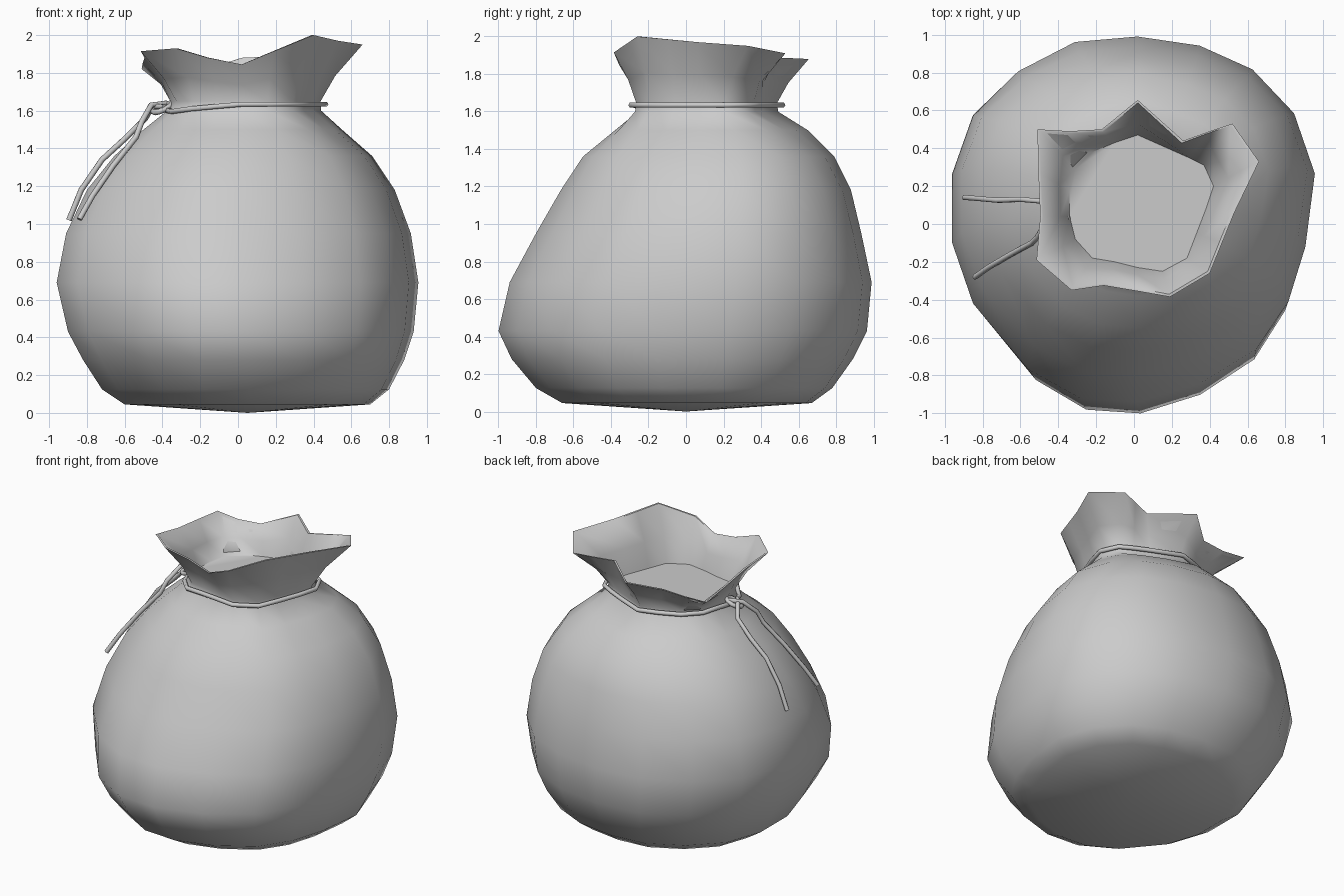
import bpy, bmesh, math
from mathutils import Vector

if "Cube" in bpy.data.objects:
    bpy.data.objects.remove(bpy.data.objects["Cube"])

# Plan outlines, clockwise from the back: widest body, inner neck, mouth rim (x, y, z)
BODY = [(.02, 1), (.35, .95), (.63, .82), (.85, .58), (.96, .25), (.91, -.15),
        (.82, -.45), (.65, -.71), (.35, -.9), (.02, -1), (-.28, -.98), (-.56, -.82),
        (-.85, -.46), (-.96, -.13), (-.96, .25), (-.85, .57), (-.61, .81), (-.31, .97)]
NECK = [(.02, .47), (.2, .39), (.29, .35), (.37, .31), (.42, .2), (.38, .08),
        (.33, -.05), (.28, -.18), (.15, -.25), (.02, -.23), (-.1, -.2), (-.22, -.18),
        (-.31, -.08), (-.34, .04), (-.34, .18), (-.31, .29), (-.22, .38), (-.1, .43)]
RIM_Z = [1.88, 1.89, 1.9, 1.91, 1.95, 1.97, 1.985, 2.0, 1.915, 1.845, 1.88, 1.93,
         1.915, 1.88, 1.85, 1.82, 1.81, 1.82]
RIM_XY = [(.02, .655), (.26, .44), (.4, .49), (.52, .53), (.66, .33), (.53, .06),
          (.465, -.1), (.4, -.26), (.19, -.385), (.02, -.355), (-.16, -.325),
          (-.33, -.35), (-.515, -.19), (-.495, .04), (-.505, .27), (-.51, .5),
          (-.34, .49), (-.17, .5)]
# Levels: z, x min, x max, y min, y max, blend from body outline to neck outline
LEVELS = [(.045, -.6, .7, -.66, .67, 0), (.125, -.72, .8, -.8, .78, 0),
          (.28, -.82, .88, -.93, .89, 0), (.43, -.9, .93, -1, .965, 0),
          (.69, -.96, .955, -.94, .99, 0), (.95, -.91, .915, -.8, .935, 0),
          (1.18, -.8, .83, -.67, .88, .05), (1.36, -.655, .71, -.555, .79, .15),
          (1.5, -.5, .55, -.39, .65, .4), (1.6, -.375, .44, -.275, .49, .9)]
CENTRE = Vector((.03, .1))


def unit(outline):
    xs, ys = zip(*outline)
    return [((x - min(xs)) / (max(xs) - min(xs)), (y - min(ys)) / (max(ys) - min(ys)))
            for x, y in outline]


def grow(p, d):
    v = Vector(p[:2])
    return v + (v - CENTRE).normalized() * d


# Rings of the sack from the base up over the rim and down to the inner neck
rings = []
for z, x0, x1, y0, y1, w in LEVELS:
    ring = []
    for a, b in zip(unit(BODY), unit(NECK)):
        u, v = a[0] + (b[0] - a[0]) * w, a[1] + (b[1] - a[1]) * w
        ring.append((x0 + (x1 - x0) * u, y0 + (y1 - y0) * v, z))
    rings.append(ring)
RIM = [(x, y, z) for (x, y), z in zip(RIM_XY, RIM_Z)]


def mouth_ring(t_xy, t_z, offset):
    ring = []
    for n, r in zip(NECK, RIM):
        outer = grow(n, .018)
        p = grow(outer.lerp(Vector(r[:2]), t_xy), offset)
        ring.append((p.x, p.y, 1.65 + (r[2] - 1.65) * t_z))
    return ring


rings += [mouth_ring(0, 0, 0), mouth_ring(.35, .45, 0), mouth_ring(1, 1, 0),
          mouth_ring(1, 1, -.015), mouth_ring(.35, .45, -.018)]
rings.append([(x, y, 1.63) for x, y in NECK])

bm = bmesh.new()
loops = [[bm.verts.new(p) for p in r] for r in rings]
n = len(BODY)
for lo, hi in zip(loops, loops[1:]):
    for i in range(n):
        j = (i + 1) % n
        bm.faces.new((lo[i], lo[j], hi[j], hi[i]))
base = bm.verts.new((.05, 0, 0))
for i in range(n):
    bm.faces.new((base, loops[0][i], loops[0][(i + 1) % n]))
bm.faces.new(loops[-1])
bmesh.ops.recalc_face_normals(bm, faces=bm.faces)
mesh = bpy.data.meshes.new("sack")
bm.to_mesh(mesh)
bm.free()
sack = bpy.data.objects.new("sack", mesh)
bpy.context.collection.objects.link(sack)
bpy.context.view_layer.objects.active = sack
sack.select_set(True)
bpy.ops.object.shade_smooth_by_angle(angle=math.radians(60))


# Drawstring pieces
def cord(name, pts, cyclic=False, r=.015):
    cu = bpy.data.curves.new(name, 'CURVE')
    cu.dimensions = '3D'
    cu.bevel_depth, cu.bevel_resolution = r, 1
    cu.use_fill_caps = True
    sp = cu.splines.new('POLY')
    sp.points.add(len(pts) - 1)
    for q, p in zip(sp.points, pts):
        q.co = (*p, 1)
    sp.use_cyclic_u = cyclic
    sp.use_smooth = True
    bpy.context.collection.objects.link(bpy.data.objects.new(name, cu))


dips = {10: 1.622, 11: 1.61, 12: 1.595, 13: 1.605}
cord("tie_ring", [(*grow(p, .045), dips.get(i, 1.634)) for i, p in enumerate(NECK)], True)
cord("knot", [(-.40 + .05 * math.cos(a), .03 + .05 * math.sin(a),
               1.615 + .025 * math.sin(a + 1)) for a in [k * math.tau / 10 for k in range(10)]],
     True)
cord("tail_back", [(-.39, -.02, 1.62), (-.45, .06, 1.625), (-.49, .12, 1.56), (-.6, .13, 1.45),
                   (-.72, .125, 1.34), (-.83, .135, 1.18), (-.895, .14, 1.02)])
cord("tail_front", [(-.38, .07, 1.64), (-.46, .02, 1.63), (-.51, -.07, 1.54),
                    (-.54, -.1, 1.46), (-.66, -.165, 1.31), (-.77, -.23, 1.15),
                    (-.84, -.28, 1.025)])
